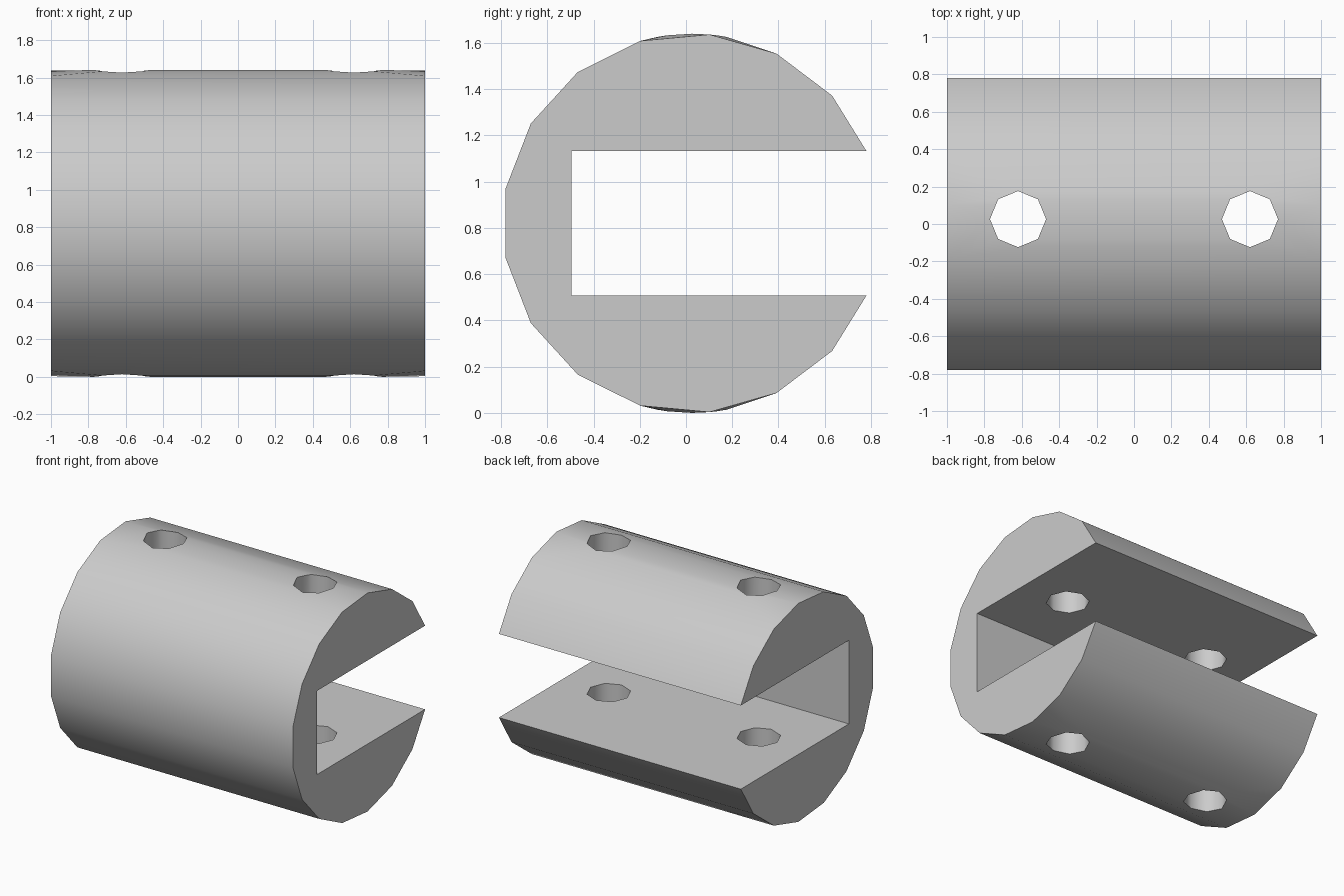
import bpy, bmesh, math

RADIUS, MID_Y, MID_Z = 0.82, 0.026, 0.82
HOLE_X, HOLE_R = 0.62, 0.15

cube = bpy.data.objects.get("Cube")
if cube:
    bpy.data.objects.remove(cube, do_unlink=True)

grey = bpy.data.materials.new("light_grey")
grey.use_nodes = True
grey.diffuse_color = (0.6, 0.6, 0.6, 1)
grey.node_tree.nodes["Principled BSDF"].inputs["Base Color"].default_value = grey.diffuse_color


def cylinder(name, sides, radius, depth, x=0, tilt=0):
    bpy.ops.mesh.primitive_cylinder_add(
        vertices=sides, radius=radius, depth=depth,
        location=(x, MID_Y, MID_Z), rotation=(0, tilt, 0))
    obj = bpy.context.object
    obj.name = name
    return obj


# Round bar lying along x
body = cylinder("slotted_bar", 17, RADIUS, 2, tilt=math.pi / 2)
bpy.ops.object.transform_apply(location=True, rotation=True, scale=True)
body.data.materials.append(grey)

# Slot open towards the back
bpy.ops.mesh.primitive_cube_add(size=1, location=(0, 0.505, MID_Z))
slot = bpy.context.object
slot.name = "slot_cutter"
slot.scale = (3, 2, 0.625)

# Two vertical pin holes through both jaws
cutters = [slot] + [cylinder("hole_cutter", 8, HOLE_R, 3, x=s * HOLE_X) for s in (-1, 1)]
for cutter in cutters:
    mod = body.modifiers.new("cut", "BOOLEAN")
    mod.operation, mod.solver, mod.object = "DIFFERENCE", "EXACT", cutter

bpy.context.view_layer.update()
graph = bpy.context.evaluated_depsgraph_get()
mesh = bpy.data.meshes.new_from_object(body.evaluated_get(graph))
body.modifiers.clear()
body.data = mesh
for cutter in cutters:
    bpy.data.objects.remove(cutter, do_unlink=True)

# Lift the outer hole rims onto the true round surface
bm = bmesh.new()
bm.from_mesh(mesh)
for v in bm.verts:
    y, z = v.co.y - MID_Y, v.co.z - MID_Z
    if math.hypot(abs(v.co.x) - HOLE_X, y) < HOLE_R + 0.01 and abs(z) > 0.5:
        v.co.z = MID_Z + math.copysign(math.sqrt(RADIUS ** 2 - y * y), z)
bmesh.ops.triangulate(bm, faces=bm.faces[:])
bm.to_mesh(mesh)
bm.free()

# Smooth round walls, crisp slot and ends
bpy.ops.object.select_all(action="DESELECT")
body.select_set(True)
bpy.context.view_layer.objects.active = body
bpy.ops.object.shade_smooth_by_angle(angle=math.radians(50))
